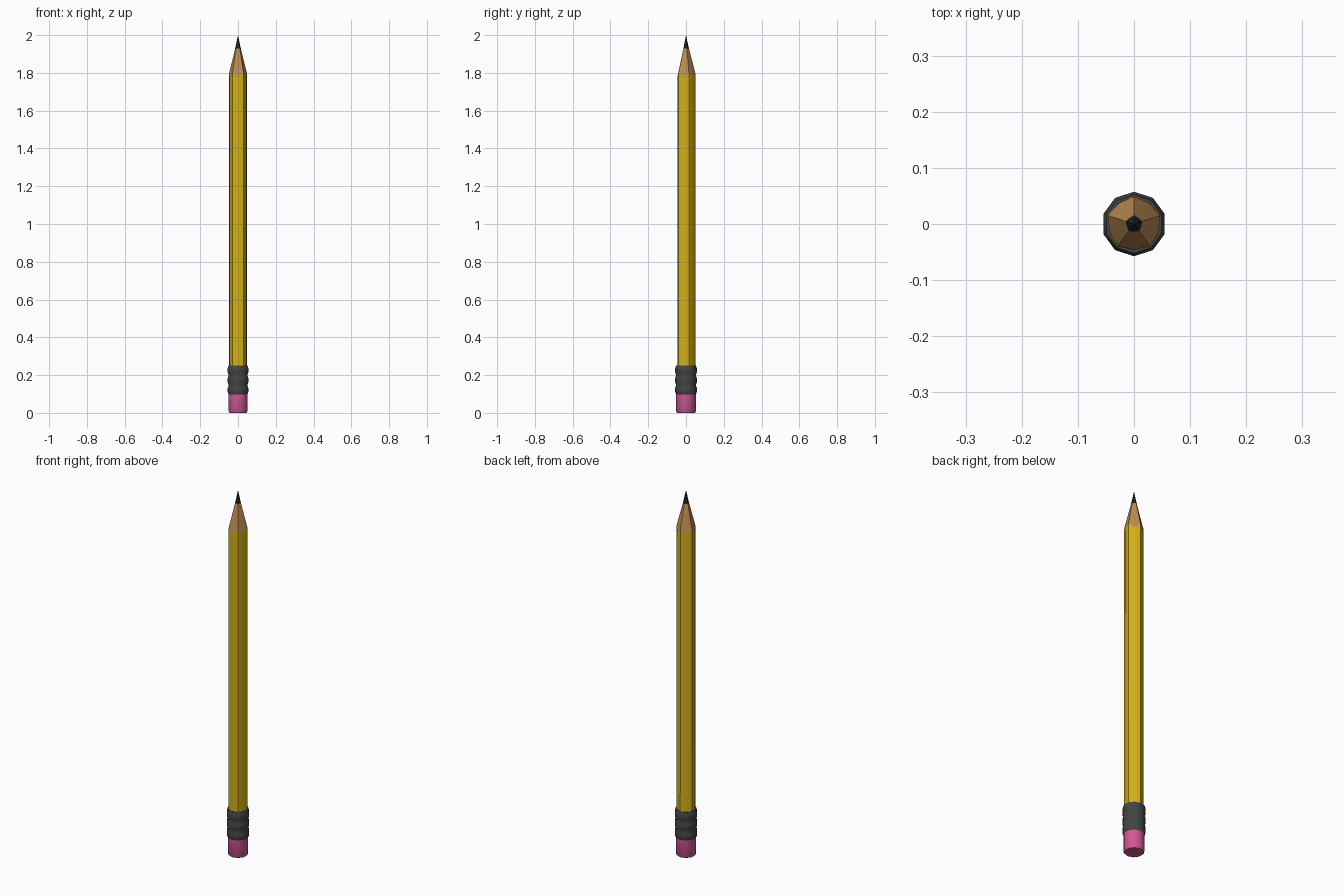
import bpy
import bmesh
from math import cos, sin, pi, radians

cube = bpy.data.objects.get("Cube")
if cube:
    bpy.data.objects.remove(cube, do_unlink=True)

SIDES = 10


def make_material(name, colour, roughness=0.6):
    mat = bpy.data.materials.new(name)
    mat.use_nodes = True
    mat.diffuse_color = (*colour, 1)
    bsdf = mat.node_tree.nodes["Principled BSDF"]
    bsdf.inputs["Base Color"].default_value = (*colour, 1)
    bsdf.inputs["Roughness"].default_value = roughness
    return mat


def even(r, z):
    """Ring whose corners all share one radius and height."""
    return (r, z, r, z)


def loft(name, rings, mat, smooth_angle, cap_start=False, cap_end=False):
    """Skin rings of (corner radius, corner z, mid radius, mid z), bottom to top.
    Corners alternate with mids; a zero radius closes to a point."""
    bm = bmesh.new()
    loops = []
    for rc, zc, rm, zm in rings:
        if rc == 0:
            loops.append([bm.verts.new((0, 0, zc))] * SIDES)
            continue
        loop = []
        for k in range(SIDES):
            a = pi / 2 + 2 * pi * k / SIDES
            r, z = (rm, zm) if k % 2 else (rc, zc)
            loop.append(bm.verts.new((r * cos(a), r * sin(a), z)))
        loops.append(loop)
    for low, high in zip(loops, loops[1:]):
        for k in range(SIDES):
            n = (k + 1) % SIDES
            corners = [low[k], low[n], high[n], high[k]]
            bm.faces.new(list(dict.fromkeys(corners)))
    if cap_start:
        bm.faces.new(loops[0][::-1])
    if cap_end:
        bm.faces.new(loops[-1])
    bmesh.ops.recalc_face_normals(bm, faces=bm.faces)

    mesh = bpy.data.meshes.new(name)
    bm.to_mesh(mesh)
    bm.free()
    mesh.materials.append(mat)
    obj = bpy.data.objects.new(name, mesh)
    bpy.context.collection.objects.link(obj)
    bpy.ops.object.select_all(action="DESELECT")
    obj.select_set(True)
    bpy.context.view_layer.objects.active = obj
    bpy.ops.object.shade_smooth_by_angle(angle=radians(smooth_angle))
    return obj


yellow = make_material("yellow paint", (0.65, 0.43, 0.008))
wood = make_material("bare wood", (0.50, 0.26, 0.085))
graphite = make_material("graphite", (0.015, 0.016, 0.018))
metal = make_material("dark metal", (0.055, 0.058, 0.058))
pink = make_material("pink rubber", (0.65, 0.10, 0.31))

# Shared rings: scalloped paint edge and end of the wood
paint_edge = (0.049, 1.80, 0.046, 1.775)
wood_end = (0.0155, 1.93, 0.0135, 1.93)

# Painted shaft: five main corners with slightly bowed sides
loft("shaft", [(0.05, 0.2, 0.046, 0.2), paint_edge], yellow, 30, cap_start=True)

# Sharpened end
loft("sharpened_wood", [paint_edge, wood_end], wood, 30)
loft("lead_tip", [wood_end, even(0, 2.0)], graphite, 40)

# Eraser with a softened bottom rim
loft("eraser", [even(0.047, 0), even(0.052, 0.008), even(0.052, 0.12)],
     pink, 40, cap_start=True, cap_end=True)

# Ferrule with three rounded bands
bands = 3
bottom, top = 0.095, 0.252
height = (top - bottom) / bands
profile = [even(0.051, bottom)]
for b in range(bands):
    z = bottom + b * height
    profile += [even(0.0575, z + 0.3 * height), even(0.0575, z + 0.7 * height),
                even(0.052, z + height)]
loft("ferrule", profile, metal, 40, cap_start=True, cap_end=True)
